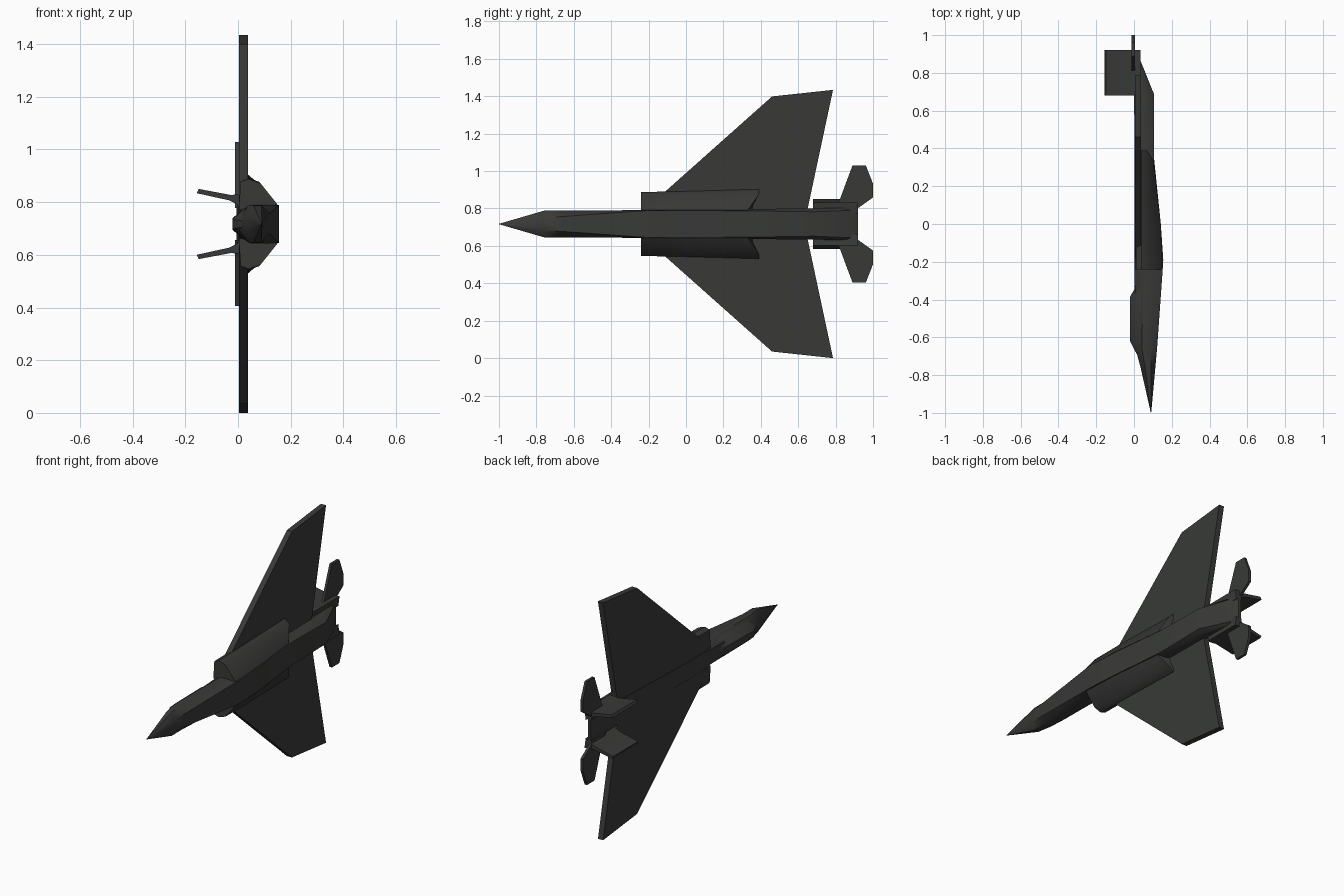
import bpy, bmesh, math

if "Cube" in bpy.data.objects:
    bpy.data.objects.remove(bpy.data.objects["Cube"])

CZ = 0.717  # height of the aircraft centreline (it stands on a wing tip)
mat = bpy.data.materials.new("dark_grey")
mat.diffuse_color = (0.04, 0.042, 0.039, 1)
mat.use_nodes = True
mat.node_tree.nodes["Principled BSDF"].inputs["Base Color"].default_value = mat.diffuse_color


def finish(name, bm, smooth=True, mirror=False):
    if mirror:
        geo = bmesh.ops.duplicate(bm, geom=bm.verts[:] + bm.edges[:] + bm.faces[:])["geom"]
        for v in geo:
            if isinstance(v, bmesh.types.BMVert):
                v.co.z = -v.co.z
    bmesh.ops.recalc_face_normals(bm, faces=bm.faces[:])
    me = bpy.data.meshes.new(name)
    bm.to_mesh(me)
    bm.free()
    ob = bpy.data.objects.new(name, me)
    ob.location.z = CZ
    bpy.context.collection.objects.link(ob)
    me.materials.append(mat)
    if smooth:
        bpy.ops.object.select_all(action='DESELECT')
        ob.select_set(True)
        bpy.context.view_layer.objects.active = ob
        bpy.ops.object.shade_smooth_by_angle(angle=math.radians(35))
    return ob


def loft(name, rings, mirror=False):
    """Skin a list of equal-length closed rings and cap both ends."""
    bm = bmesh.new()
    vs = [[bm.verts.new(p) for p in r] for r in rings]
    n = len(vs[0])
    for a, b in zip(vs, vs[1:]):
        for i in range(n):
            j = (i + 1) % n
            bm.faces.new((a[i], a[j], b[j], b[i]))
    bm.faces.new(vs[0])
    bm.faces.new(vs[-1])
    bmesh.ops.remove_doubles(bm, verts=bm.verts[:], dist=0.0005)
    return finish(name, bm, True, mirror)


def ring(y, top, bot, w_top, w, w_bot):
    """Eight-sided section: dorsal edge, shoulders, flanks, belly edge."""
    h = bot - top
    half = [(top, w_top), (top + h * 0.3, w), (top + h * 0.7, w), (bot, w_bot)]
    return [(x, y, z) for x, z in half] + [(x, y, -z) for x, z in reversed(half)]


def plate(name, outline, x0, x1):
    """Mirrored flat slab from a (y, z) outline."""
    bm = bmesh.new()
    a = [bm.verts.new((x0, y, z)) for y, z in outline]
    b = [bm.verts.new((x1, y, z)) for y, z in outline]
    bm.faces.new(a)
    bm.faces.new(b)
    for i in range(len(a)):
        j = (i + 1) % len(a)
        bm.faces.new((a[i], a[j], b[j], b[i]))
    return finish(name, bm, False, True)


# Fuselage from nose to tail
loft("fuselage", [ring(*r) for r in [
    (-1.00, 0.089, 0.091, 0.001, 0.001, 0.001),
    (-0.76, 0.035, 0.113, 0.030, 0.071, 0.035),
    (-0.66, 0.008, 0.122, 0.030, 0.072, 0.040),
    (-0.24, 0.003, 0.152, 0.045, 0.074, 0.070),
    (-0.19, 0.002, 0.155, 0.050, 0.076, 0.072),
    (0.00, 0.002, 0.142, 0.050, 0.078, 0.072),
    (0.35, 0.002, 0.106, 0.060, 0.080, 0.070),
    (0.69, 0.001, 0.105, 0.070, 0.084, 0.065),
    (0.92, -0.006, 0.012, 0.070, 0.085, 0.075)]])

# Cockpit canopy
loft("canopy", [[(x, y, s * w) for x, w, s in
                 ((0.05, b, 1), (0.02, b * 0.85, 1), (t, a, 1),
                  (t, a, -1), (0.02, b * 0.85, -1), (0.05, b, -1))]
                for y, t, a, b in ((-0.69, 0.015, 0.012, 0.04),
                                   (-0.62, -0.021, 0.018, 0.065),
                                   (-0.385, -0.021, 0.022, 0.068),
                                   (-0.345, 0.002, 0.018, 0.062),
                                   (-0.26, 0.010, 0.014, 0.055))])

# Side intakes, cut back at an angle at the rear
sec_front = [(0.003, 0.055), (0.010, 0.160), (0.040, 0.171), (0.085, 0.155), (0.150, 0.074), (0.08, 0.05)]
sec_mid = [(0.003, 0.055), (0.010, 0.163), (0.040, 0.175), (0.080, 0.160), (0.141, 0.076), (0.08, 0.05)]
sec_rear = [(0.003, 0.055), (0.010, 0.170), (0.040, 0.186), (0.070, 0.160), (0.105, 0.074), (0.06, 0.05)]
rear_y = (0.39, 0.39, 0.39, 0.39, 0.33, 0.33)
loft("intake", [[(x, -0.24, z) for x, z in sec_front],
                [(x, 0.0, z) for x, z in sec_mid],
                [(x, y, z) for (x, z), y in zip(sec_rear, rear_y)]], True)

# Swept wings
plate("wing", [(-0.20, 0.09), (-0.115, 0.17), (0.46, 0.682), (0.786, 0.717),
               (0.65, 0.08), (0.65, 0.0), (-0.20, 0.0)], 0.004, 0.038)

# Horizontal stabilisers
plate("stabiliser", [(0.78, 0.06), (0.82, 0.125), (0.89, 0.312), (0.962, 0.312),
                     (1.0, 0.215), (1.0, 0.142), (0.92, 0.085), (0.92, 0.06)], -0.012, 0.004)

# Twin tail fins with flared bases, canted outwards
loft("tail_fin", [[(x + 0.004 * s, y, z + t * s) for y, s in
                   ((0.68, 1), (0.92, 1), (0.92, -1), (0.68, -1))]
                  for x, z, t in ((0.03, 0.085, 0.03), (-0.005, 0.095, 0.018),
                                  (-0.03, 0.100, 0.010), (-0.153, 0.125, 0.008))], True)
